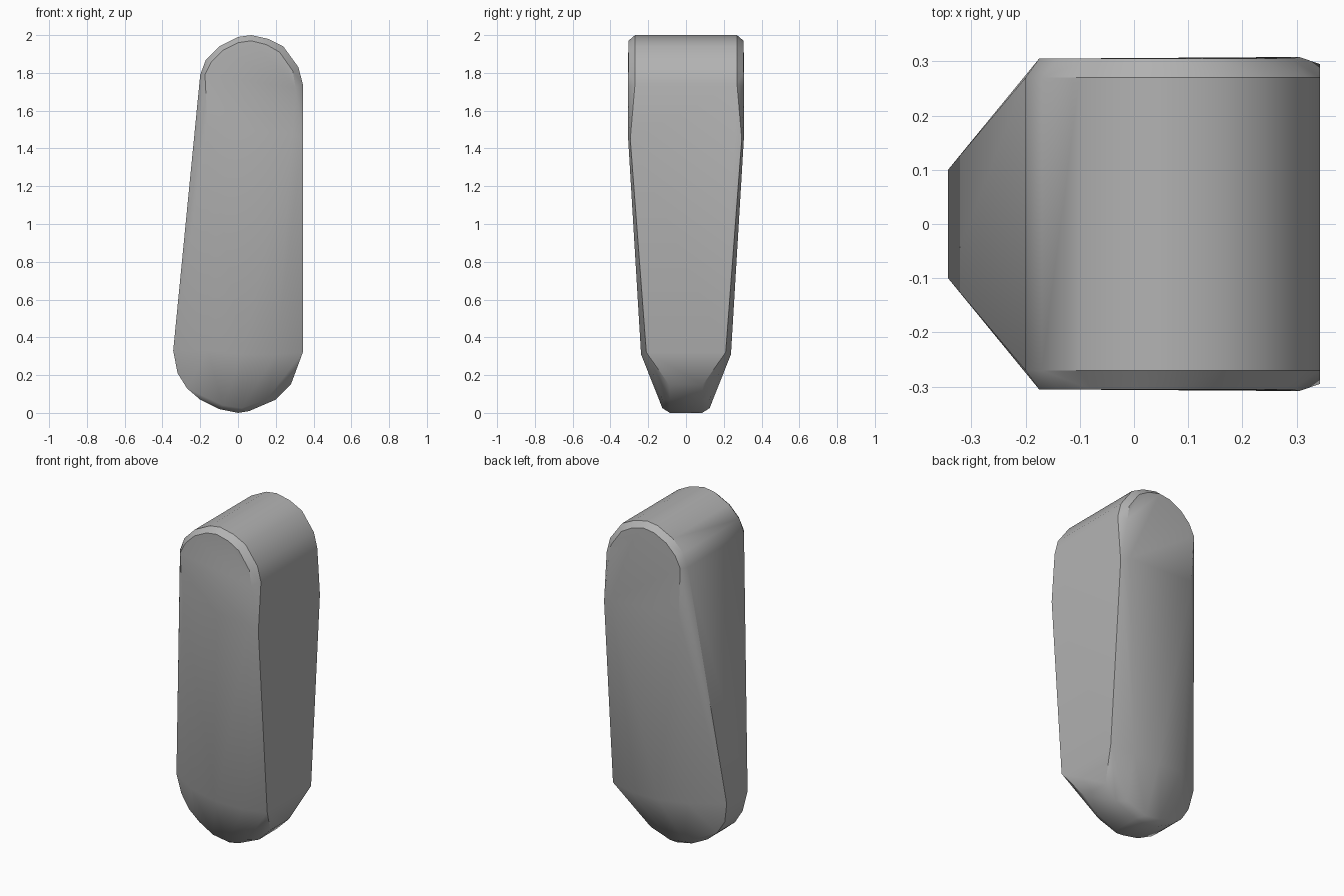
import bpy
import bmesh
from math import radians

cube = bpy.data.objects.get("Cube")
if cube:
    bpy.data.objects.remove(cube, do_unlink=True)

# Single grey material
grey = bpy.data.materials.new("stone_grey")
grey.use_nodes = True
colour = (0.45, 0.45, 0.45, 1)
grey.diffuse_color = colour
grey.node_tree.nodes["Principled BSDF"].inputs["Base Color"].default_value = colour

# Rim of the block: x, z, half depth
rim = [
    (-0.343, 0.33, 0.10), (-0.32, 0.21, 0.085), (-0.27, 0.13, 0.085),
    (-0.20, 0.07, 0.085), (-0.10, 0.02, 0.085), (0.0, 0.0, 0.085),
    (0.06, 0.01, 0.085), (0.20, 0.07, 0.085), (0.28, 0.15, 0.09),
    (0.343, 0.32, 0.21), (0.343, 1.45, 0.295), (0.343, 1.74, 0.27),
    (0.32, 1.83, 0.27), (0.24, 1.94, 0.27), (0.16, 1.98, 0.27),
    (0.07, 2.0, 0.27), (0.0, 1.99, 0.27), (-0.10, 1.94, 0.27),
    (-0.17, 1.87, 0.27), (-0.20, 1.79, 0.27),
]

# Broad front and back faces, set in from the rim
cheek = [
    (-0.175, 1.79, 0.305), (-0.14, 1.86, 0.305), (-0.08, 1.92, 0.305),
    (0.0, 1.96, 0.305), (0.07, 1.97, 0.305), (0.15, 1.95, 0.305),
    (0.22, 1.91, 0.305), (0.29, 1.81, 0.305), (0.305, 1.72, 0.308),
    (0.29, 1.48, 0.308), (-0.16, 1.50, 0.300),
    (0.20, 0.31, 0.238), (0.02, 0.31, 0.238), (-0.16, 0.33, 0.215),
    (-0.08, 0.04, 0.125), (0.02, 0.025, 0.125), (0.15, 0.07, 0.125),
]

# Wrap a convex skin over the mirrored points
bm = bmesh.new()
for x, z, depth in rim + cheek:
    for side in (-1, 1):
        bm.verts.new((x, side * depth, z))
hull = bmesh.ops.convex_hull(bm, input=bm.verts)
loose = {v for v in hull["geom_interior"] + hull["geom_unused"]
         if isinstance(v, bmesh.types.BMVert)}
bmesh.ops.delete(bm, geom=list(loose), context="VERTS")
bmesh.ops.dissolve_limit(bm, angle_limit=radians(1), verts=bm.verts, edges=bm.edges)
bmesh.ops.recalc_face_normals(bm, faces=bm.faces)

mesh = bpy.data.meshes.new("tapered_block")
bm.to_mesh(mesh)
bm.free()
mesh.materials.append(grey)
block = bpy.data.objects.new("tapered_block", mesh)
bpy.context.collection.objects.link(block)

# Smooth skin with crisp corners
bpy.ops.object.select_all(action="DESELECT")
block.select_set(True)
bpy.context.view_layer.objects.active = block
bpy.ops.object.shade_smooth_by_angle(angle=radians(35))
